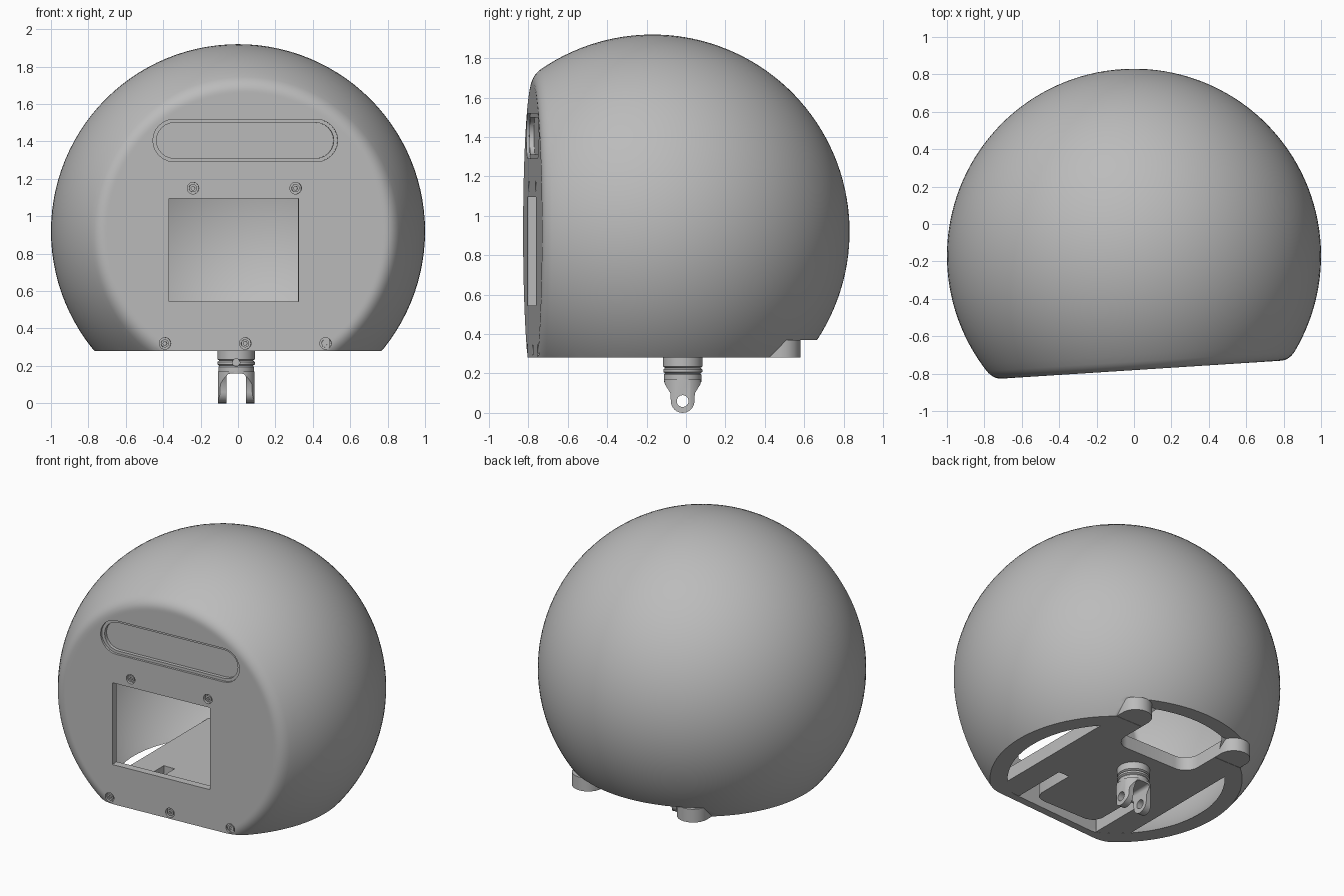
import bpy, bmesh, math
from math import sin, cos, pi, radians
from mathutils import Matrix, Vector

if "Cube" in bpy.data.objects:
    bpy.data.objects.remove(bpy.data.objects["Cube"])

GREY = (0.5, 0.5, 0.5, 1)
grey = bpy.data.materials.new("plain grey")
grey.use_nodes = True
grey.diffuse_color = GREY
grey.node_tree.nodes["Principled BSDF"].inputs["Base Color"].default_value = GREY

# Body frame: ball centre, slightly turned; local -y is the front
BODY = Matrix.Translation((0, -0.17, 0.92)) @ Matrix.Rotation(radians(3.67), 4, 'Z')
FACE = 0.61


def finish(bm, name, matrix=Matrix()):
    bmesh.ops.remove_doubles(bm, verts=bm.verts, dist=1e-5)
    bmesh.ops.recalc_face_normals(bm, faces=bm.faces)
    bm.transform(matrix)
    mesh = bpy.data.meshes.new(name)
    bm.to_mesh(mesh)
    bm.free()
    mesh.materials.append(grey)
    ob = bpy.data.objects.new(name, mesh)
    bpy.context.collection.objects.link(ob)
    return ob


def lathe(name, profile, axis='Z', steps=48, matrix=Matrix()):
    """Revolve (radius, height) points about an axis."""
    bm = bmesh.new()
    vs = [bm.verts.new((r, h, 0) if axis == 'Y' else (r, 0, h)) for r, h in profile]
    edges = [bm.edges.new(p) for p in zip(vs, vs[1:])]
    bmesh.ops.spin(bm, geom=vs + edges, cent=(0, 0, 0), steps=steps, angle=2 * pi,
                   axis=(0, 1, 0) if axis == 'Y' else (0, 0, 1))
    return finish(bm, name, matrix)


def prisms(name, outlines, lo, hi, plane='XY', matrix=Matrix()):
    """Extrude 2D outlines from lo to hi, square to the plane."""
    place = {'XY': lambda a, b, c: (a, b, c),
             'XZ': lambda a, b, c: (a, c, b),
             'YZ': lambda a, b, c: (c, a, b)}[plane]
    bm = bmesh.new()
    for pts in outlines:
        face = bm.faces.new([bm.verts.new(place(a, b, lo)) for a, b in pts])
        ext = bmesh.ops.extrude_face_region(bm, geom=[face])
        moved = [v for v in ext["geom"] if isinstance(v, bmesh.types.BMVert)]
        bmesh.ops.translate(bm, verts=moved, vec=place(0, 0, hi - lo))
    return finish(bm, name, matrix)


def arc(cx, cy, r, a0, a1, n=12):
    return [(cx + r * cos(radians(a0 + (a1 - a0) * i / n)),
             cy + r * sin(radians(a0 + (a1 - a0) * i / n))) for i in range(n + 1)]


def circle(cx, cy, r, n=24):
    return arc(cx, cy, r, 0, 360, n)[:-1]


def rect(x0, x1, y0, y1):
    return [(x0, y0), (x1, y0), (x1, y1), (x0, y1)]


def capsule(half_len, r, cz):
    return arc(half_len - r, cz, r, -90, 90) + arc(r - half_len, cz, r, 90, 270)


def boolean(ob, cutter, op='DIFFERENCE'):
    mod = ob.modifiers.new("cut", 'BOOLEAN')
    mod.operation, mod.solver, mod.object = op, 'EXACT', cutter
    graph = bpy.context.evaluated_depsgraph_get()
    mesh = bpy.data.meshes.new_from_object(ob.evaluated_get(graph))
    ob.modifiers.clear()
    ob.data = mesh
    bpy.data.objects.remove(cutter)


def ball(name, radius, face, fillet):
    """Ball with a flat front whose rim is rounded."""
    start = math.asin((face - fillet) / radius)
    pts = [(radius * cos(a), -radius * sin(a))
           for a in [-pi / 2 + (start + pi / 2) * i / 48 for i in range(49)]]
    pts[0] = (0, radius)
    rim = math.sqrt(radius ** 2 - face ** 2)
    p0, p1, p2 = Vector(pts[-1]), Vector((rim, -face)), Vector((rim - fillet, -face))
    for i in range(1, 8):
        t = i / 7
        pts.append(tuple(p0 * (1 - t) ** 2 + p1 * 2 * t * (1 - t) + p2 * t * t))
    pts += [(rim - fillet - 0.01, -face), (0, -face)]
    return lathe(name, pts, 'Y', 112, BODY)


# Hollow shell, open underneath, with a raised step at the back
shell = ball("shell", 1.0, FACE, 0.045)
boolean(shell, ball("cavity", 0.92, FACE - 0.05, 0.02))
boolean(shell, prisms("floor_cut", [rect(-2, 2, -2, 2)], -1, 0.28))
boolean(shell, prisms("step_cut", [[(0.33, 0.2), (0.42, 0.28), (0.52, 0.37), (2, 0.37), (2, 0.2)]],
                      -2, 2, 'YZ'))

# Front window, two-step slot recess and screw holes
SCREWS = [(-0.28, 0.23), (0.27, 0.23), (-0.43, -0.6), (0, -0.6), (0.43, -0.6)]


def front_cut(outlines, depth):
    boolean(shell, prisms("front_cut", outlines, -0.9, -FACE + depth, 'XZ', BODY))


front_cut([rect(-0.41, 0.285, -0.375, 0.175)], 0.3)
front_cut([capsule(0.495, 0.113, 0.485)], 0.015)
front_cut([capsule(0.475, 0.095, 0.485)], 0.038)
front_cut([circle(x, z, 0.031) for x, z in SCREWS], 0.022)

# Socket-head screws
screws = prisms("front_screws", [circle(x, z, 0.021) for x, z in SCREWS],
                -FACE + 0.004, -FACE + 0.03, 'XZ', BODY)
boolean(screws, prisms("sockets", [circle(x, z, 0.011, 6) for x, z in SCREWS],
                       -0.7, -FACE + 0.018, 'XZ', BODY))

# Base plate: front tongue between slots, two round-ended rear arms
half = [(0.17, -0.66), (0.22, -0.64), (0.24, -0.59), (0.24, -0.33), (0.32, -0.33),
        (0.32, -0.74), (0.49, -0.74)]
half += arc(0.39, 0.48, 0.1, 0, 180) + arc(0.19, 0.26, 0.1, 0, -90, 6)
plate = prisms("base_plate", [half + [(-x, y) for x, y in reversed(half)]], 0.281, 0.37)

# Mount collar with two grooves
MOUNT = Matrix.Translation((-0.01, -0.017, 0))
collar = lathe("mount_collar", [(0, 0.3), (0.1, 0.3), (0.1, 0.235), (0.09, 0.228), (0.1, 0.221),
                                (0.1, 0.208), (0.09, 0.201), (0.095, 0.194), (0.095, 0.158),
                                (0, 0.158)], matrix=MOUNT)
boolean(collar, prisms("collar_hole", [circle(-0.01, 0.218, 0.02)], -0.2, -0.09, 'XZ'))

# Forked prongs with a cross hole
side = [(-0.095, 0.17), (-0.09, 0.145), (-0.062, 0.1)] + arc(0, 0.06, 0.06, 180, 360)
side += [(0.062, 0.1), (0.09, 0.145), (0.095, 0.17)]
prongs = prisms("mount_prongs", [side], -0.098, 0.098, 'YZ', MOUNT)
boolean(prongs, lathe("round_off", [(0, -0.1), (0.105, -0.1), (0.105, 0.3), (0, 0.3)],
                      matrix=MOUNT), 'INTERSECT')
boolean(prongs, prisms("fork_gap", [[(-0.052, -0.1), (0.052, -0.1)] + arc(0.032, 0.138, 0.02, 0, 90, 6)
                                    + arc(-0.032, 0.138, 0.02, 90, 180, 6)],
                       -0.3, 0.3, 'XZ', MOUNT))
boolean(prongs, prisms("cross_hole", [circle(0, 0.06, 0.03)], -0.3, 0.3, 'YZ', MOUNT))

# Smooth shading with sharp edges kept
for ob in (shell, screws, plate, collar, prongs):
    bpy.ops.object.select_all(action='DESELECT')
    ob.select_set(True)
    bpy.context.view_layer.objects.active = ob
    bpy.ops.object.shade_smooth_by_angle(angle=radians(30))
